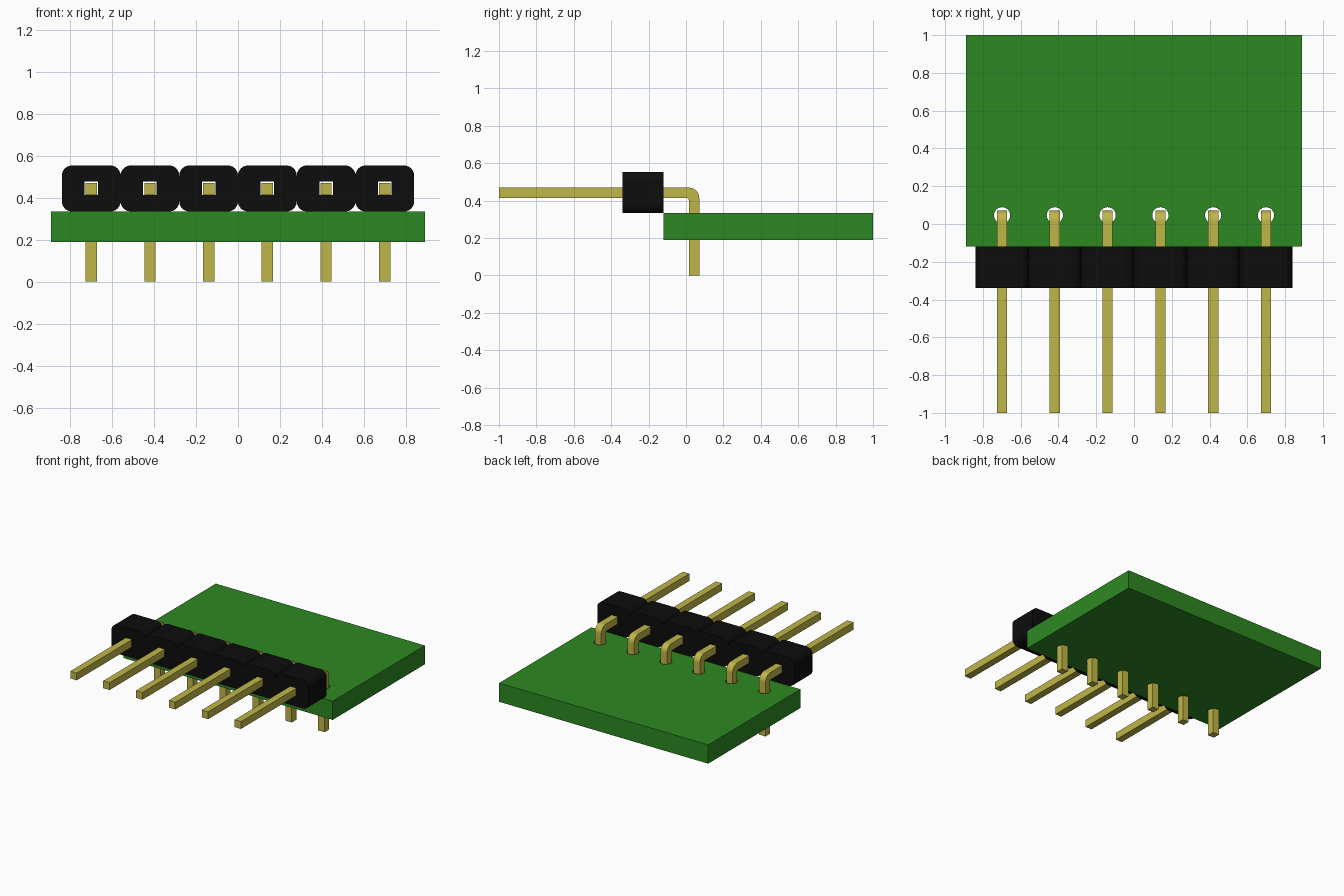
import bpy, bmesh, math
from mathutils import Matrix

cube = bpy.data.objects.get("Cube")
if cube:
    bpy.data.objects.remove(cube, do_unlink=True)


def material(name, rgb, rough):
    m = bpy.data.materials.new(name)
    m.use_nodes = True
    m.diffuse_color = (*rgb, 1)
    bsdf = m.node_tree.nodes["Principled BSDF"]
    bsdf.inputs["Base Color"].default_value = (*rgb, 1)
    bsdf.inputs["Roughness"].default_value = rough
    return m


GREEN = material("board green", (0.027, 0.25, 0.016), 0.6)
BLACK = material("plastic black", (0.004, 0.004, 0.004), 0.6)
GOLD = material("pin gold", (0.53, 0.47, 0.065), 0.5)

# Drawing planes: columns give where local x, y and z point
FLAT = Matrix.Identity(4)
FRONT = Matrix(((1, 0, 0, 0), (0, 0, -1, 0), (0, 1, 0, 0), (0, 0, 0, 1)))
SIDE = Matrix(((0, 0, 1, 0), (1, 0, 0, 0), (0, 1, 0, 0), (0, 0, 0, 1)))


def extrude(name, loops, depth, plane, centre, mat):
    """Fill 2D loops (the first is the outline, the rest are holes) and extrude."""
    curve = bpy.data.curves.new(name, 'CURVE')
    curve.dimensions = '2D'
    curve.fill_mode = 'BOTH'
    curve.extrude = depth / 2
    for pts in loops:
        sp = curve.splines.new('POLY')
        sp.points.add(len(pts) - 1)
        for p, (x, y) in zip(sp.points, pts):
            p.co = (x, y, 0, 1)
        sp.use_cyclic_u = True
    temp = bpy.data.objects.new(name + " profile", curve)
    bpy.context.collection.objects.link(temp)
    bpy.context.view_layer.update()
    dg = bpy.context.evaluated_depsgraph_get()
    mesh = bpy.data.meshes.new_from_object(temp.evaluated_get(dg))
    bpy.data.objects.remove(temp, do_unlink=True)
    bpy.data.curves.remove(curve)
    mesh.transform(Matrix.Translation(centre) @ plane)
    bm = bmesh.new()
    bm.from_mesh(mesh)
    bmesh.ops.remove_doubles(bm, verts=bm.verts, dist=1e-5)
    bmesh.ops.recalc_face_normals(bm, faces=bm.faces)
    for f in bm.faces:
        f.smooth = False
        f.material_index = 0
    bm.to_mesh(mesh)
    bm.free()
    mesh.name = name
    mesh.materials.clear()
    mesh.materials.append(mat)
    ob = bpy.data.objects.new(name, mesh)
    bpy.context.collection.objects.link(ob)
    return ob


def arc(cx, cy, r, a0, a1, n):
    return [(cx + r * math.cos(math.radians(a0 + (a1 - a0) * i / n)),
             cy + r * math.sin(math.radians(a0 + (a1 - a0) * i / n)))
            for i in range(n + 1)]


def rect(x0, x1, y0, y1):
    return [(x0, y0), (x1, y0), (x1, y1), (x0, y1)]


PITCH = 0.2794
COLS = [(i - 2.5) * PITCH for i in range(6)]
PIN = 0.056                 # pin thickness
PIN_Z0, PIN_Z1 = 0.413, 0.469
PIN_Y0, PIN_Y1 = 0.015, 0.071
B0, B1 = 0.190, 0.334       # board bottom and top
H0, H1 = 0.334, 0.553       # header bottom and top

# Circuit board with a round through-hole for each pin
holes = [arc(x, 0.046, 0.043, 0, 345, 23) for x in COLS]
extrude("circuit_board", [rect(-0.889, 0.889, -0.12, 1.0)] + holes,
        B1 - B0, FLAT, (0, 0, (B0 + B1) / 2), GREEN)

# Header housing: six joined rounded cells with square pin holes
r, h = 0.048, PITCH / 2
bottom, top = [], []
for x in COLS:
    bottom += arc(x - h + r, H0 + r, r, 180, 270, 6) + arc(x + h - r, H0 + r, r, 270, 360, 6)
for x in reversed(COLS):
    top += arc(x + h - r, H1 - r, r, 0, 90, 6) + arc(x - h + r, H1 - r, r, 90, 180, 6)
outline = []
for p in bottom + top:      # cells share the points where they meet
    if not outline or math.dist(p, outline[-1]) > 1e-4:
        outline.append(p)
sockets = [rect(x - 0.032, x + 0.032, 0.4125, 0.476) for x in COLS]
header = extrude("header_housing", [outline] + sockets, 0.219, FRONT,
                 (0, -0.2295, 0), BLACK)
bpy.ops.object.select_all(action='DESELECT')
header.select_set(True)
bpy.context.view_layer.objects.active = header
bpy.ops.object.shade_smooth_by_angle(angle=math.radians(30))

# Right-angle pins: side profile with a rounded outer bend
profile = ([(-1.0, PIN_Z0), (-1.0, PIN_Z1)]
           + arc(PIN_Y0, PIN_Z0, PIN, 90, 0, 8)
           + [(PIN_Y1, 0), (PIN_Y0, 0), (PIN_Y0, PIN_Z0 - 0.008),
              (PIN_Y0 - 0.008, PIN_Z0)])
for i, x in enumerate(COLS):
    extrude(f"bent_pin_{i + 1}", [profile], PIN - 0.002, SIDE, (x, 0, 0), GOLD)
